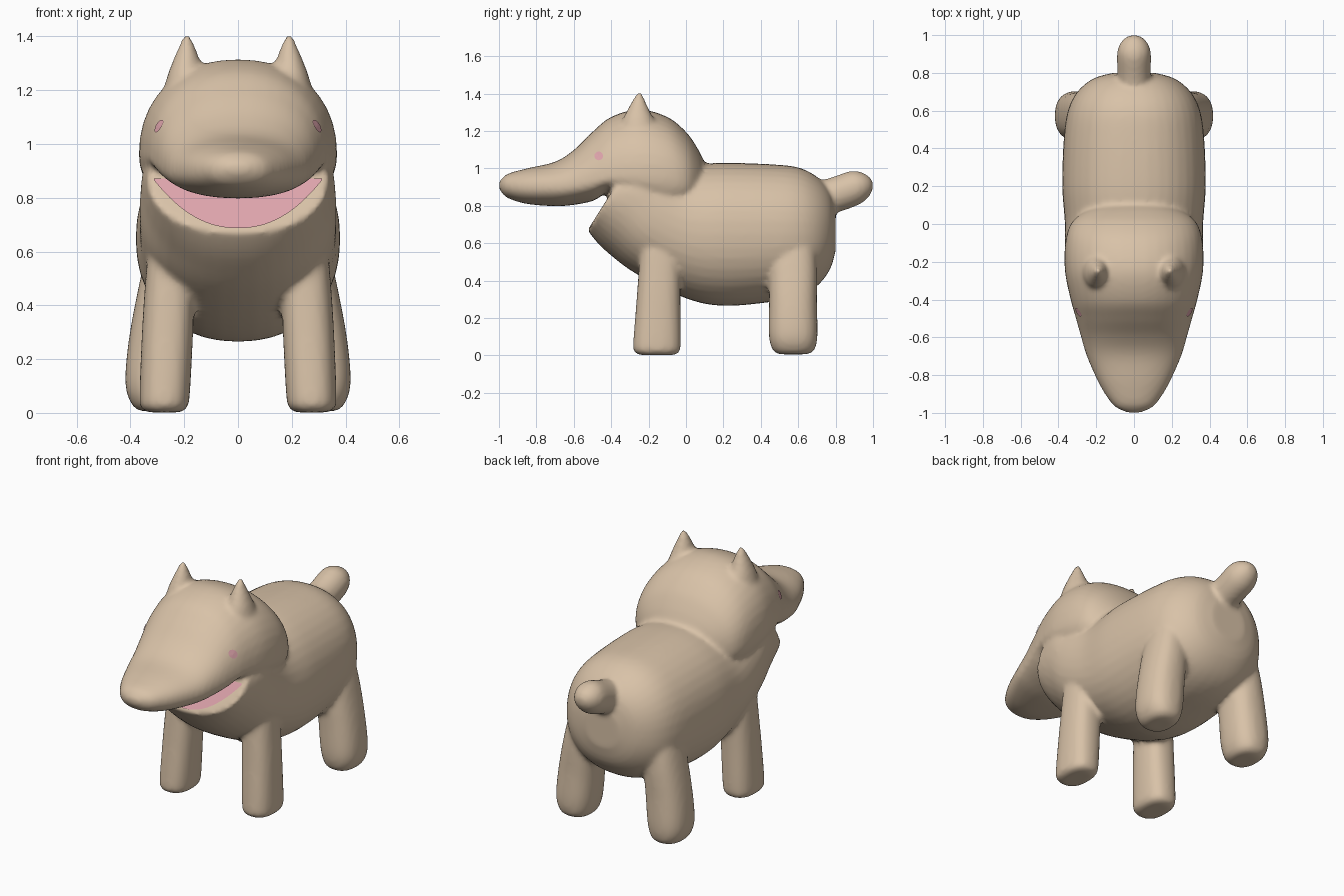
import bpy, bmesh, math
from mathutils import Vector
from mathutils.bvhtree import BVHTree

if "Cube" in bpy.data.objects:
    bpy.data.objects.remove(bpy.data.objects["Cube"])


def material(name, rgb):
    m = bpy.data.materials.new(name)
    m.diffuse_color = (*rgb, 1)
    m.use_nodes = True
    m.node_tree.nodes["Principled BSDF"].inputs["Base Color"].default_value = m.diffuse_color
    return m


TAN = material("tan_coat", (0.69, 0.54, 0.39))
PINK = material("soft_pink", (0.73, 0.37, 0.41))


def smooth_stations(st, steps=5):
    """Catmull-Rom interpolation of station tuples."""
    out = []
    for i in range(len(st) - 1):
        a, b, c, d = (st[max(i - 1, 0)], st[i], st[i + 1], st[min(i + 2, len(st) - 1)])
        for k in range(steps):
            t = k / steps
            out.append([0.5 * (2 * q + (r - p) * t + (2 * p - 5 * q + 4 * r - s) * t * t
                               + (3 * q - p - 3 * r + s) * t ** 3)
                        for p, q, r, s in zip(a, b, c, d)])
    out.append(st[-1])
    return out


def loft(bm, stations, ring, power=2.0, n=40):
    """Skin superellipse rings; ring(*station) gives centre, side, up and down axes."""
    rows = []
    for st in smooth_stations(stations):
        c, u, v, w = (Vector(p) for p in ring(*st))
        row = []
        for k in range(n):
            a = 2 * math.pi * k / n
            x = math.copysign(abs(math.cos(a)) ** (2 / power), math.cos(a))
            y = math.copysign(abs(math.sin(a)) ** (2 / power), math.sin(a))
            row.append(bm.verts.new(c + u * x + (v * y if y > 0 else w * -y)))
        rows.append(row)
    for r0, r1 in zip(rows, rows[1:]):
        for k in range(n):
            bm.faces.new((r0[k], r0[(k + 1) % n], r1[(k + 1) % n], r1[k]))
    bm.faces.new(rows[0])
    bm.faces.new(rows[-1][::-1])


def lengthwise(y, tilt, w, zc, zb, zt):
    up, down = zt - zc, zb - zc
    return (0, y, zc), (w, 0, 0), (0, tilt * up, up), (0, tilt * down, down)


def upright(side):
    return lambda z, x, y, rx, ry: ((side * x, y, z), (rx, 0, 0), (0, ry, 0), (0, -ry, 0))


def make_object(name, bm, mat):
    bmesh.ops.recalc_face_normals(bm, faces=bm.faces)
    me = bpy.data.meshes.new(name)
    bm.to_mesh(me)
    bm.free()
    me.materials.append(mat)
    ob = bpy.data.objects.new(name, me)
    bpy.context.collection.objects.link(ob)
    return ob


bm = bmesh.new()

# torso, ending at the front in a slanted mouth face
loft(bm, [
    (-.40, .63, .335, .87, .67, 1.03),
    (-.28, .45, .358, .86, .55, 1.05),
    (-.18, .30, .366, .75, .44, 1.04),
    (0, 0, .366, .66, .305, 1.02),
    (.20, 0, .380, .65, .265, 1.03),
    (.45, 0, .372, .65, .285, 1.022),
    (.60, 0, .350, .65, .315, 1.005),
    (.70, 0, .300, .65, .37, .955),
    (.77, 0, .215, .66, .46, .88),
    (.80, 0, .110, .67, .56, .78)], lengthwise, 2.2)

# head tapering into the snout
loft(bm, [
    (.10, 0, .18, .92, .85, 1.03),
    (.06, 0, .27, .92, .80, 1.11),
    (0, 0, .335, .93, .75, 1.195),
    (-.10, 0, .364, .95, .72, 1.275),
    (-.25, 0, .366, .96, .77, 1.315),
    (-.40, 0, .336, .95, .865, 1.275),
    (-.50, 0, .308, .93, .825, 1.195),
    (-.60, 0, .280, .91, .805, 1.098),
    (-.70, 0, .250, .90, .798, 1.035),
    (-.85, 0, .183, .90, .81, 1.0),
    (-.95, 0, .118, .905, .84, .972),
    (-.985, 0, .07, .91, .87, .945),
    (-1.0, 0, .025, .91, .895, .925)], lengthwise, 2.2)

# tail
loft(bm, [
    (.68, -.3, .085, .83, .74, .92),
    (.80, -.3, .088, .86, .77, .95),
    (.90, -.25, .090, .895, .805, .985),
    (.95, -.2, .076, .91, .835, .98),
    (.985, -.1, .048, .91, .865, .955),
    (1.0, 0, .015, .91, .895, .925)], lengthwise)

for side in (-1, 1):
    # ears
    loft(bm, [
        (1.12, .20, -.25, .095, .11),
        (1.24, .197, -.255, .070, .090),
        (1.31, .192, -.255, .050, .060),
        (1.37, .190, -.252, .027, .030),
        (1.40, .190, -.25, .014, .014),
        (1.412, .190, -.25, .004, .004)], upright(side))
    # front legs
    loft(bm, [
        (.002, .275, -.155, .065, .095),
        (.018, .275, -.155, .083, .117),
        (.06, .273, -.155, .093, .127),
        (.30, .262, -.147, .095, .117),
        (.50, .252, -.140, .092, .110),
        (.70, .240, -.140, .085, .100)], upright(side), 2.5)
    # hind legs
    loft(bm, [
        (.006, .300, .572, .060, .075),
        (.03, .302, .575, .092, .112),
        (.11, .303, .573, .116, .130),
        (.28, .288, .572, .117, .128),
        (.50, .258, .572, .105, .126),
        (.72, .225, .572, .085, .100)], upright(side), 2.4)

body = make_object("body", bm, TAN)
remesh = body.modifiers.new("blend", 'REMESH')
remesh.mode = 'VOXEL'
remesh.voxel_size = 0.014
remesh.use_smooth_shade = True
soften = body.modifiers.new("soften", 'SMOOTH')
soften.factor = 0.5
soften.iterations = 6

# mouth lining plate over the slanted face
bm = bmesh.new()
cols, rows = 32, 8
grid = []
for i in range(cols + 1):
    s = 2 * i / cols - 1
    low = .687 + .178 * abs(s) ** 2.2
    line = []
    for j in range(rows + 1):
        z = low + (.872 - low) * j / rows
        line.append(bm.verts.new((.312 * s, -.4 + .63 * (z - .87) - .008, z)))
    grid.append(line)
for a, b in zip(grid, grid[1:]):
    for j in range(rows):
        bm.faces.new((a[j], b[j], b[j + 1], a[j + 1]))
make_object("mouth", bm, PINK)

# eyes: small discs laid on the sides of the head
bpy.context.view_layer.update()
tree = BVHTree.FromObject(body, bpy.context.evaluated_depsgraph_get())
for side, name in ((-1, "left_eye"), (1, "right_eye")):
    bm = bmesh.new()

    def on_head(y, z):
        hit, nor, _, _ = tree.ray_cast(Vector((side, y, z)), Vector((-side, 0, 0)))
        return bm.verts.new(hit + nor * .004)

    mid = on_head(-.465, 1.065)
    rim = [on_head(-.465 + .023 * math.cos(k * math.pi / 10),
                   1.065 + .023 * math.sin(k * math.pi / 10)) for k in range(20)]
    for k in range(20):
        f = bm.faces.new((mid, rim[k], rim[(k + 1) % 20]))
        f.normal_update()
        if f.normal.x * side < 0:
            f.normal_flip()
    me = bpy.data.meshes.new(name)
    bm.to_mesh(me)
    bm.free()
    me.materials.append(PINK)
    bpy.context.collection.objects.link(bpy.data.objects.new(name, me))
